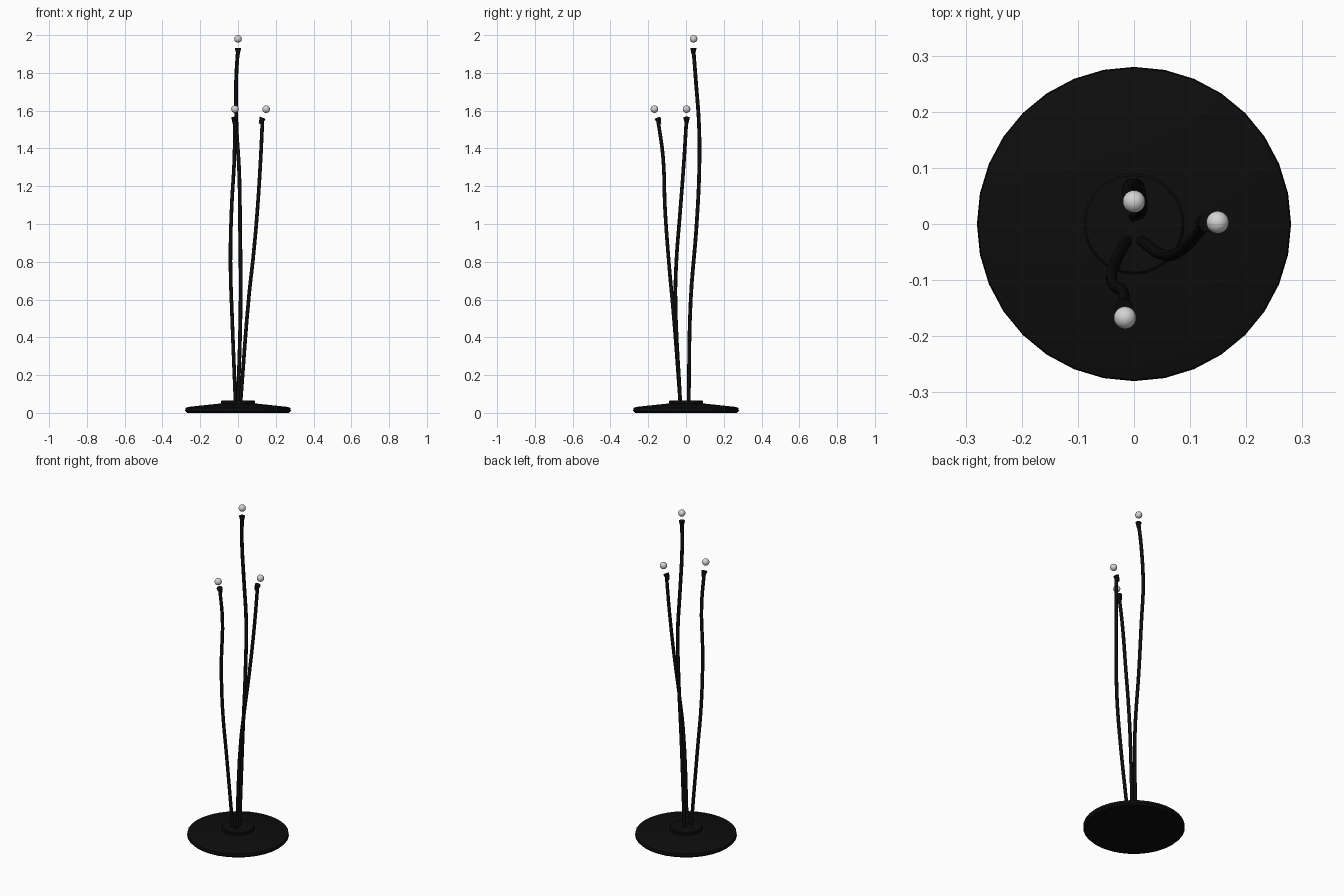
import bpy
import bmesh
import math
from mathutils import Vector

cube = bpy.data.objects.get("Cube")
if cube:
    bpy.data.objects.remove(cube, do_unlink=True)


def make_material(name, value, roughness):
    mat = bpy.data.materials.new(name)
    mat.use_nodes = True
    color = (value, value, value, 1)
    mat.diffuse_color = color
    bsdf = mat.node_tree.nodes["Principled BSDF"]
    bsdf.inputs["Base Color"].default_value = color
    bsdf.inputs["Roughness"].default_value = roughness
    return mat


black = make_material("black_metal", 0.004, 0.5)
white = make_material("pale_glass", 0.65, 0.4)


def finish(obj, mat):
    obj.data.materials.append(mat)
    bpy.ops.object.select_all(action="DESELECT")
    obj.select_set(True)
    bpy.context.view_layer.objects.active = obj
    bpy.ops.object.shade_smooth_by_angle(angle=math.radians(35))


def lathe(name, profile, sides, mat):
    """Spin a closed (radius, height) profile around z."""
    bm = bmesh.new()
    verts = [bm.verts.new((r, 0, z)) for r, z in profile]
    edges = [bm.edges.new(pair) for pair in zip(verts, verts[1:])]
    bmesh.ops.spin(bm, geom=verts + edges, axis=(0, 0, 1), cent=(0, 0, 0),
                   steps=sides, angle=math.tau)
    bmesh.ops.remove_doubles(bm, verts=bm.verts, dist=0.0005)
    bmesh.ops.recalc_face_normals(bm, faces=bm.faces)
    mesh = bpy.data.meshes.new(name)
    bm.to_mesh(mesh)
    bm.free()
    obj = bpy.data.objects.new(name, mesh)
    bpy.context.collection.objects.link(obj)
    finish(obj, mat)
    return obj


# Foot: shallow sloped disc with a raised collar
lathe("base", [(0, 0), (0.27, 0), (0.28, 0.01), (0.278, 0.026),
               (0.26, 0.032), (0.09, 0.05), (0, 0.05)], 32, black)
lathe("collar", [(0, 0.045), (0.09, 0.045), (0.09, 0.062),
                 (0.086, 0.066), (0, 0.066)], 32, black)


def lamp(prefix, path, ball):
    # Curved stem
    curve = bpy.data.curves.new(prefix + "_stem", "CURVE")
    curve.dimensions = "3D"
    curve.bevel_depth = 0.01
    curve.bevel_resolution = 2
    curve.resolution_u = 5
    curve.use_fill_caps = True
    spline = curve.splines.new("BEZIER")
    spline.bezier_points.add(len(path) - 1)
    for point, co in zip(spline.bezier_points, path):
        point.co = co
        point.handle_left_type = point.handle_right_type = "AUTO"
    stem = bpy.data.objects.new(prefix + "_stem", curve)
    bpy.context.collection.objects.link(stem)
    curve.materials.append(black)

    # Flared cup at the tip, aimed at the ball
    tip, ball = Vector(path[-1]), Vector(ball)
    aim = (ball - tip).normalized()
    bpy.ops.mesh.primitive_cone_add(
        vertices=16, radius1=0.009, radius2=0.017, depth=0.035,
        location=tip - aim * 0.015,
        rotation=aim.to_track_quat("Z", "Y").to_euler())
    cup = bpy.context.object
    cup.name = prefix + "_cup"
    finish(cup, black)

    # Glass ball floating above the cup
    bpy.ops.mesh.primitive_uv_sphere_add(segments=24, ring_count=16,
                                         radius=0.02, location=ball)
    bulb = bpy.context.object
    bulb.name = prefix + "_ball"
    finish(bulb, white)


lamp("tall", [(0, 0.014, 0.05), (0.014, 0.025, 0.6), (0.011, 0.055, 0.98),
              (0.006, 0.07, 1.28), (-0.008, 0.069, 1.52),
              (-0.01, 0.052, 1.76), (0, 0.039, 1.93)], (0, 0.04, 1.98))
lamp("left", [(0.013, -0.03, 0.05), (0.058, -0.056, 0.62),
              (0.08, -0.05, 0.82), (0.1, -0.033, 1.04),
              (0.119, -0.011, 1.33), (0.13, 0.003, 1.56)],
     (0.149, 0.003, 1.608))
lamp("front", [(-0.013, -0.03, 0.05), (-0.031, -0.064, 0.5),
               (-0.04, -0.091, 0.8), (-0.034, -0.111, 1.08),
               (-0.019, -0.122, 1.36), (-0.018, -0.15, 1.56)],
     (-0.016, -0.167, 1.608))
